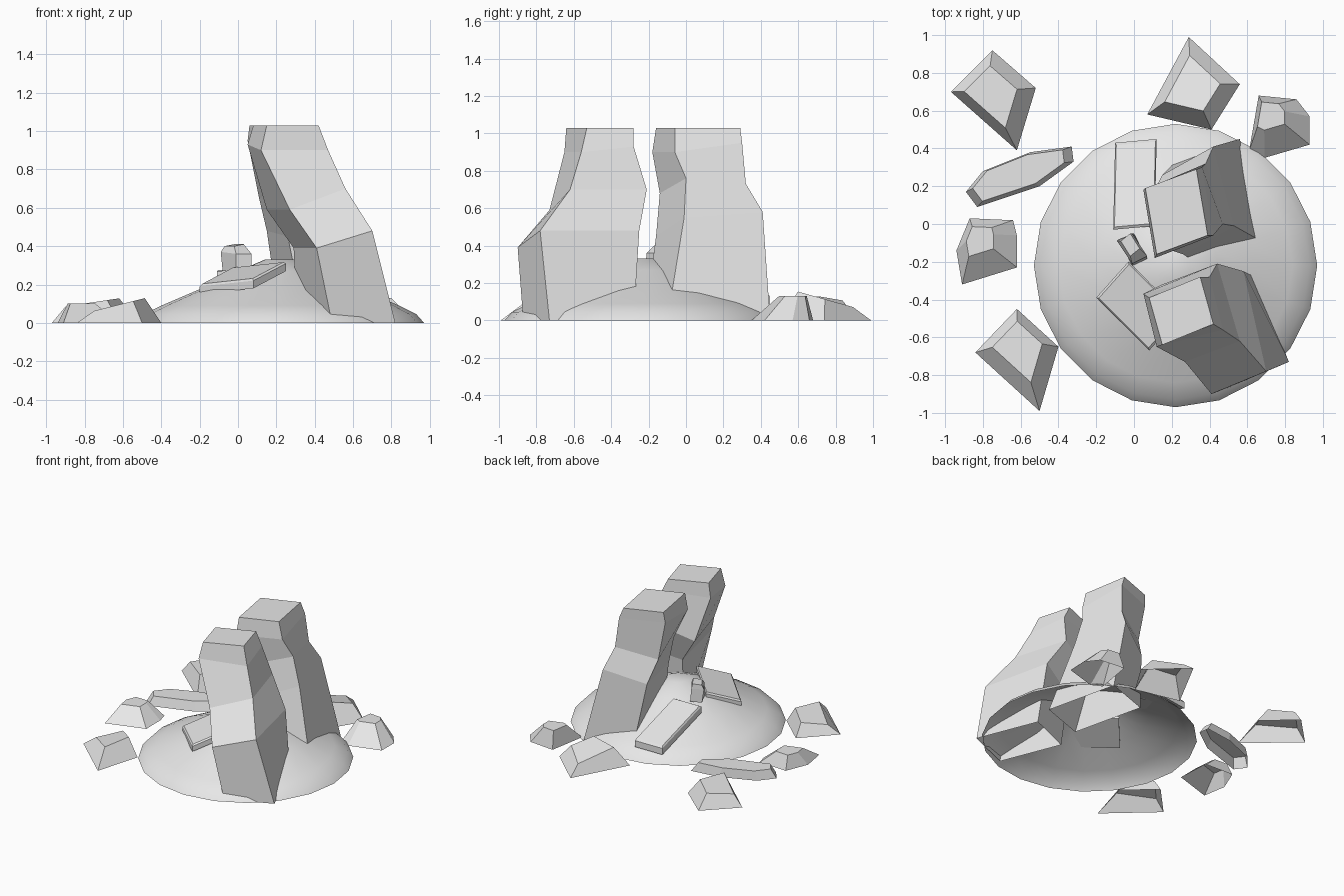
import bpy
import bmesh
import math
from mathutils import Vector

default_cube = bpy.data.objects.get("Cube")
if default_cube:
    bpy.data.objects.remove(default_cube, do_unlink=True)

# One plain stone colour for everything
STONE = (0.8, 0.8, 0.8, 1)
stone = bpy.data.materials.new("stone_grey")
stone.use_nodes = True
stone.diffuse_color = STONE
stone.node_tree.nodes["Principled BSDF"].inputs["Base Color"].default_value = STONE


def loft(name, rings, closed_bottom=False):
    """Skin equal-sized rings from bottom to top and cap the top."""
    bm = bmesh.new()
    loops = [[bm.verts.new(point) for point in ring] for ring in rings]
    count = len(loops[0])
    for lower, upper in zip(loops, loops[1:]):
        for i in range(count):
            j = (i + 1) % count
            bm.faces.new((lower[i], lower[j], upper[j], upper[i]))
    bm.faces.new(loops[-1])
    if closed_bottom:
        bm.faces.new(list(reversed(loops[0])))
    mesh = bpy.data.meshes.new(name)
    bm.to_mesh(mesh)
    bm.free()
    mesh.materials.append(stone)
    obj = bpy.data.objects.new(name, mesh)
    bpy.context.collection.objects.link(obj)
    return obj


def section(corner, width, depth):
    """Four-cornered cross-section spanned by two edge vectors."""
    corner, width, depth = Vector(corner), Vector(width), Vector(depth)
    return [corner, corner + width, corner + width + depth, corner + depth]


def fallen_slab(name, corner, width, depth, thickness):
    top = section(corner, width, depth)
    middle = sum(top, Vector()) / len(top)
    bottom = [point - Vector((0, 0, thickness)) for point in top]
    shoulder = [point - Vector((0, 0, thickness / 5)) for point in top]
    inset = [point.lerp(middle, 0.06) for point in top]
    return loft(name, [bottom, shoulder, inset], closed_bottom=True)


def ground_rock(name, outline, top_centre, scale, height, slope=(0, 0)):
    """Open-based rock: a ground outline drawn in to a sloping flat top."""
    base = [Vector((x, y, 0)) for x, y in outline]
    middle = sum(base, Vector()) / len(base)
    top = []
    for point in base:
        offset = (point - middle) * scale
        rise = height + offset.x * slope[0] + offset.y * slope[1]
        top.append(Vector((top_centre[0], top_centre[1], rise)) + offset)
    # Outlines run clockwise, so flip them to face outward
    return loft(name, [base[::-1], top[::-1]])


# Low smooth mound, open below
SIDES = 20
MOUND_PROFILE = [(0.75, 0), (0.71, 0.045), (0.62, 0.09), (0.41, 0.18),
                 (0.22, 0.27), (0.08, 0.33)]
mound_rings = []
for radius, height in MOUND_PROFILE:
    ring = []
    for step in range(SIDES):
        angle = math.tau * step / SIDES
        ring.append((0.22 + radius * math.cos(angle),
                     -0.22 + radius * math.sin(angle), height))
    mound_rings.append(ring)
mound = loft("mound", mound_rings)
for face in mound.data.polygons:
    face.use_smooth = True

# Two tall leaning slabs, sections from the ground up
loft("front_standing_slab", [
    section((.49, -.87, 0), (.33, .14, 0), (-.18, .45, 0)),
    section((.41, -.9, .39), (.29, .12, .09), (-.12, .53, 0)),
    section((.27, -.73, .59), (.29, .11, .11), (-.12, .41, 0)),
    section((.12, -.65, .9), (.35, .09, 0), (-.07, .28, .03)),
    section((.15, -.64, 1.03), (.27, .11, 0), (-.07, .25, 0)),
])
loft("back_standing_slab", [
    section((.35, -.22, 0), (.34, .12, 0), (-.13, .55, 0)),
    section((.26, -.16, .45), (.27, .15, .1), (-.11, .42, .03)),
    section((.2, -.14, .68), (.27, .14, .08), (-.09, .32, -.03)),
    section((.11, -.18, .9), (.31, .12, 0), (-.06, .36, .05)),
    section((.12, -.16, 1.03), (.27, .1, 0), (-.06, .35, 0)),
])

# Pieces lying on the mound
fallen_slab("front_fallen_slab", (.08, -.67, .23), (.17, .19, .09),
            (-.28, .28, -.03), 0.05)
fallen_slab("back_fallen_slab", (-.11, -.03, .28), (.22, .02, .01),
            (.01, .46, -.15), 0.06)
loft("small_boulder", [
    section((-.01, -.22, .27), (.08, .03, 0), (-.07, .14, 0)),
    section((-.01, -.21, .36), (.08, .04, 0), (-.08, .12, .01)),
    section((-.02, -.17, .4), (.05, .04, .01), (-.05, .08, 0)),
], closed_bottom=True)

# Loose rocks around the mound
ground_rock("back_right_rock",
            [(-.97, .7), (-.75, .92), (-.52, .72), (-.62, .39)],
            (-.74, .69), 0.62, 0.11, slope=(.15, 0))
ground_rock("back_rock",
            [(.07, .58), (.29, .99), (.56, .74), (.41, .5)],
            (.32, .72), 0.6, 0.12, slope=(0, -.28))
ground_rock("back_left_rock",
            [(.61, .39), (.66, .68), (.86, .66), (.93, .57), (.93, .42), (.69, .35)],
            (.73, .57), 0.45, 0.13)
ground_rock("right_flat_rock",
            [(-.89, .17), (-.8, .28), (-.55, .38), (-.33, .41), (-.32, .33),
             (-.5, .2), (-.83, .09)],
            (-.61, .27), 0.85, 0.07)
ground_rock("right_rock",
            [(-.94, -.14), (-.87, .03), (-.64, .02), (-.62, -.06), (-.62, -.23),
             (-.91, -.32)],
            (-.81, -.08), 0.45, 0.1)
ground_rock("front_right_rock",
            [(-.84, -.68), (-.62, -.45), (-.4, -.65), (-.5, -.99)],
            (-.6, -.66), 0.6, 0.1, slope=(.25, 0))
